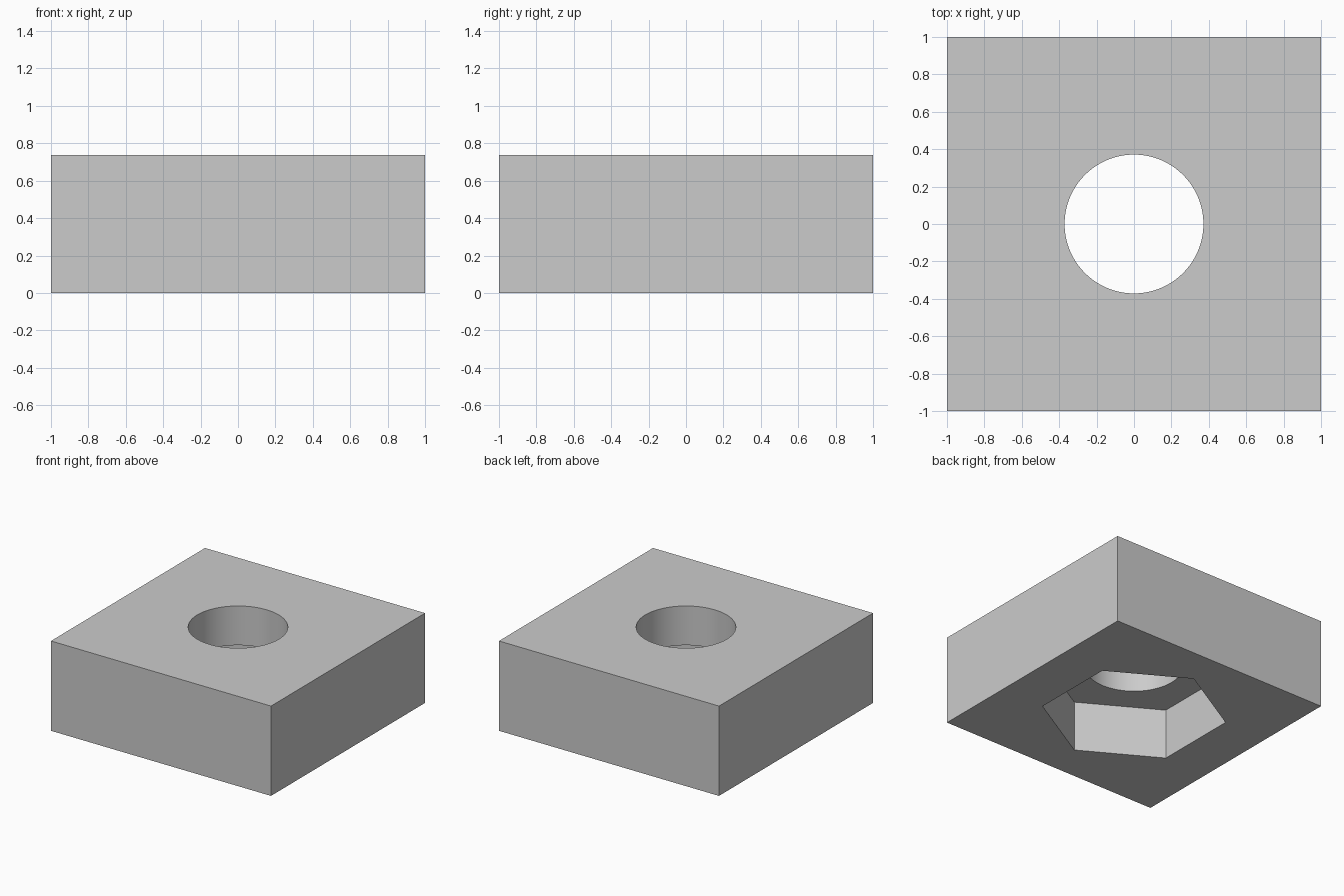
import bpy
import math

cube = bpy.data.objects.get("Cube")
if cube:
    bpy.data.objects.remove(cube, do_unlink=True)

HEIGHT = 0.738
HOLE_RADIUS = 0.371
POCKET_RADIUS = 0.70
POCKET_DEPTH = 0.416
MARGIN = 0.1

# Single flat colour
grey = bpy.data.materials.new("plain grey")
grey.use_nodes = True
grey.diffuse_color = (0.6, 0.6, 0.6, 1)
grey.node_tree.nodes["Principled BSDF"].inputs["Base Color"].default_value = (0.6, 0.6, 0.6, 1)


def prism(name, sides, radius, bottom, top, turn=0):
    """Upright prism used as a cutter."""
    bpy.ops.mesh.primitive_cylinder_add(
        vertices=sides, radius=radius, depth=top - bottom,
        location=(0, 0, (bottom + top) / 2), rotation=(0, 0, turn))
    obj = bpy.context.object
    obj.name = name
    obj.data.materials.append(grey)
    obj.hide_render = True
    return obj


# Square block
bpy.ops.mesh.primitive_cube_add(size=2, location=(0, 0, HEIGHT / 2))
block = bpy.context.object
block.name = "block"
block.scale.z = HEIGHT / 2
bpy.ops.object.transform_apply(location=True, rotation=False, scale=True)
block.data.materials.append(grey)

# Round through hole and hexagonal nut pocket in the underside
cutters = [
    prism("hole_cutter", 96, HOLE_RADIUS, -MARGIN, HEIGHT + MARGIN),
    prism("nut_pocket_cutter", 6, POCKET_RADIUS, -MARGIN, POCKET_DEPTH, math.radians(60)),
]
bpy.ops.object.select_all(action="DESELECT")
block.select_set(True)
bpy.context.view_layer.objects.active = block
for cutter in cutters:
    cut = block.modifiers.new(cutter.name, "BOOLEAN")
    cut.operation = "DIFFERENCE"
    cut.solver = "EXACT"
    cut.object = cutter
    bpy.ops.object.modifier_apply(modifier=cut.name)
for cutter in cutters:
    bpy.data.objects.remove(cutter, do_unlink=True)

# Smooth bore, sharp edges elsewhere
bpy.ops.object.shade_smooth_by_angle(angle=math.radians(30))
